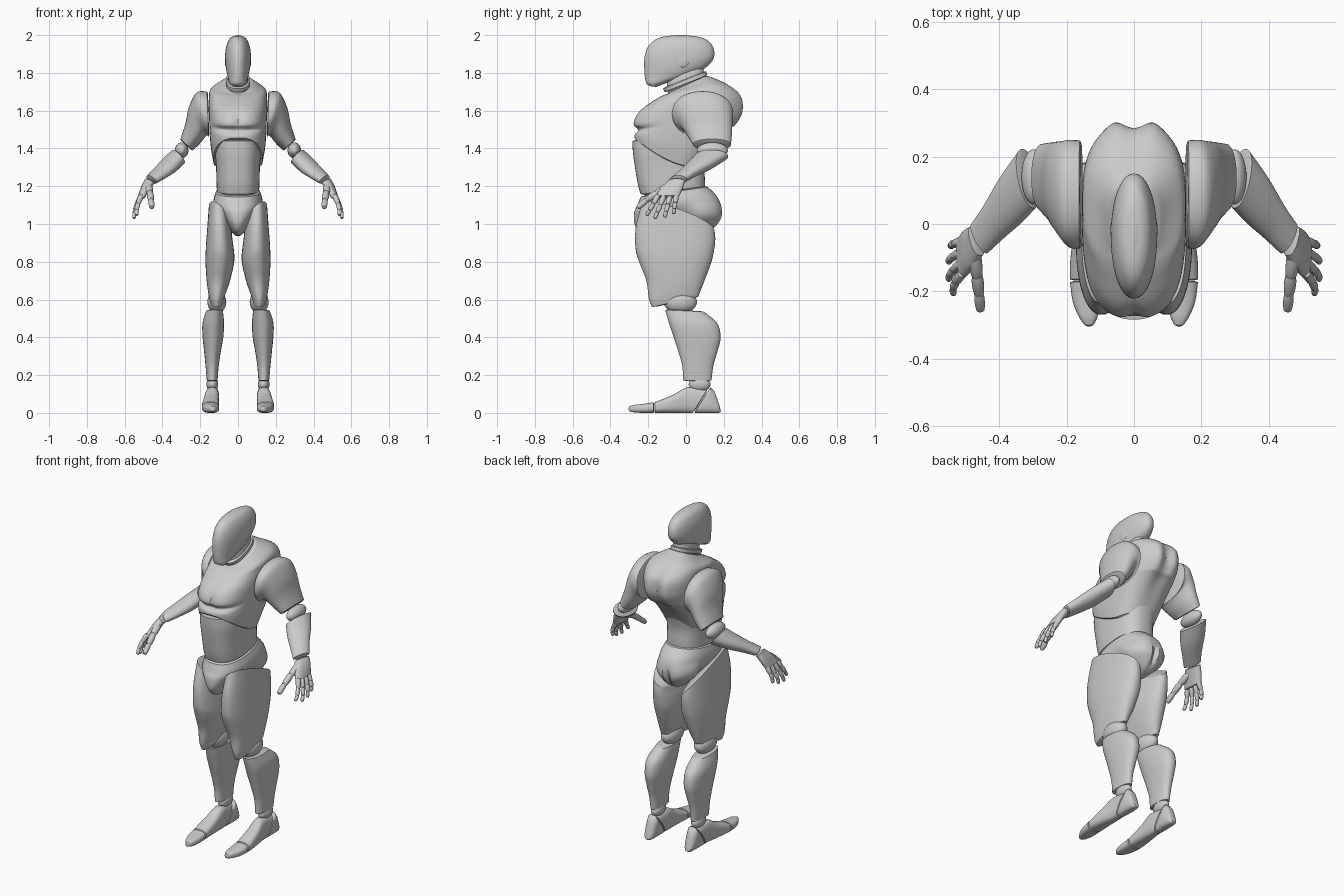
import bpy, bmesh, math
from mathutils import Vector as V


def H(x0, x1, y0, y1, z, sx=0, sy=0):
    """Horizontal section from extents, tilted by slopes sx, sy."""
    rx, ry = (x1 - x0) / 2, (y1 - y0) / 2
    return V(((x0 + x1) / 2, (y0 + y1) / 2, z)), V((rx, 0, sx * rx)), V((0, ry, sy * ry))


def C(rx, y0, y1, z, sy=0):
    """Horizontal section centred on x = 0."""
    return H(-rx, rx, y0, y1, z, 0, sy)


def F(y, x0, x1, z0, z1, lean=0):
    """Upright section across the foot."""
    return V(((x0 + x1) / 2, y, (z0 + z1) / 2)), V(((x1 - x0) / 2, 0, 0)), V((0, lean, (z1 - z0) / 2))


def A(c, u, v):
    return V(c), V(u), V(v)


def catmull(p0, p1, p2, p3, t):
    return 0.5 * (2 * p1 + (p2 - p0) * t + (2 * p0 - 5 * p1 + 4 * p2 - p3) * t * t
                  + (3 * p1 - p0 - 3 * p2 + p3) * t ** 3)


def loft(name, secs, n=2.3, mirror=False, warp=None, seg=48, sub=5, rim=0.004):
    """Smooth skin through the sections, with softened closed ends."""
    rings = []
    for i in range(len(secs) - 1):
        q = [secs[max(i - 1, 0)], secs[i], secs[i + 1], secs[min(i + 2, len(secs) - 1)]]
        for k in range(sub):
            rings.append([catmull(*[s[j] for s in q], k / sub) for j in range(3)])
    rings.append(list(secs[-1]))

    def cap(a, b):
        d = (a[0] - b[0]).normalized() * rim
        f = max(0.3, 1 - 2 * rim / min(a[1].length, a[2].length))
        return [a[0] + d, a[1] * f, a[2] * f]
    rings = [cap(rings[0], rings[1])] + rings + [cap(rings[-1], rings[-2])]
    bm = bmesh.new()
    grid = []
    for c, u, v in rings:
        row = []
        for k in range(seg):
            t = 2 * math.pi * k / seg
            ct, st = math.cos(t), math.sin(t)
            p = c + u * math.copysign(abs(ct) ** (2 / n), ct) + v * math.copysign(abs(st) ** (2 / n), st)
            row.append(bm.verts.new(warp(p) if warp else p))
        grid.append(row)
    for a, b in zip(grid, grid[1:]):
        for k in range(seg):
            bm.faces.new((a[k], a[(k + 1) % seg], b[(k + 1) % seg], b[k]))
    bm.faces.new(grid[0])
    bm.faces.new(grid[-1])
    return finish(name, bm, mirror)


def finish(name, bm, mirror):
    bmesh.ops.recalc_face_normals(bm, faces=bm.faces)
    me = bpy.data.meshes.new(name)
    bm.to_mesh(me)
    bm.free()
    ob = bpy.data.objects.new(name, me)
    bpy.context.collection.objects.link(ob)
    if mirror:
        ob.modifiers.new("Mirror", 'MIRROR')
    return ob


def ball(name, c, r, mirror=True):
    bm = bmesh.new()
    bmesh.ops.create_uvsphere(bm, u_segments=32, v_segments=18, radius=1)
    for v in bm.verts:
        v.co = V(c) + V((v.co.x * r[0], v.co.y * r[1], v.co.z * r[2]))
    return finish(name, bm, mirror)


def bump(x, w):
    return math.exp(-(x / w) ** 2)


# Head, ears and neck
loft("head", [C(.028, -.192, -.155, 1.729, -.15), C(.044, -.21, -.09, 1.748, .05), C(.055, -.218, .02, 1.783),
              C(.064, -.221, .10, 1.825), C(.068, -.221, .14, 1.865), C(.068, -.216, .15, 1.90),
              C(.062, -.20, .142, 1.94), C(.048, -.165, .11, 1.975), C(.03, -.12, .06, 1.992),
              C(.01, -.07, .01, 1.998)], n=2.1, rim=.002)
ball("ear_disc", (.062, -.02, 1.865), (.008, .036, .036))
loft("neck", [C(.056, -.09, .10, 1.70, .4), C(.055, -.10, .095, 1.76, .4), C(.05, -.10, .09, 1.80, .35)])
loft("neck_collar", [C(.064, -.112, .112, 1.744, .4), C(.063, -.122, .108, 1.762, .4)], sub=2, rim=.003)


# Chest shell: arched lower edge, chest cleft and shoulder blade valley
def chest_warp(p):
    p = p.copy()
    edge = 1.31 + (.15 * min(1, -p.y / .28) ** 1.5 if p.y < 0 else .08 * (p.y / .2) ** 2)
    if p.z < 1.52:
        p.z = edge + (p.z - 1.32) * (1.52 - edge) / .20
    if p.y < -.1:
        p.y += .014 * bump(p.x, .022) * bump(p.z - 1.55, .06)
        p.y += .016 * bump(p.z - 1.492 - 1.2 * p.x ** 2, .016) * min(1, (-p.y - .1) / .1)
    if p.y > .1:
        p.y += (.012 * bump(abs(p.x) - .06, .03) - .014 * bump(p.x, .03)) * bump(p.z - 1.6, .12)
    return p


loft("chest", [C(.13, -.275, .09, 1.32), C(.143, -.275, .15, 1.40), C(.15, -.27, .22, 1.48),
               C(.152, -.279, .27, 1.54), C(.155, -.245, .295, 1.60), C(.154, -.17, .285, 1.668, .06),
               C(.143, -.12, .215, 1.712, .18), C(.082, -.10, .115, 1.737, .45)],
     n=2.7, warp=chest_warp, seg=96, sub=8)

# Abdomen and waist core
loft("abdomen", [C(.112, -.24, .10, 1.178, .12), C(.114, -.255, .10, 1.22, .05), C(.116, -.27, .10, 1.30),
                 C(.122, -.281, .12, 1.38), C(.12, -.284, .15, 1.44)], n=2.6)
loft("waist_core", [C(.098, -.22, .08, 1.13, .1), C(.098, -.22, .08, 1.20, .1)])


# Pelvis with fuller seat and centre groove at the back
def pelvis_warp(p):
    p = p.copy()
    if p.y > 0:
        low = min(1, max(0, (1.12 - p.z) / .10))
        p.x *= 1 + .5 * low * min(1, p.y / .08)
        p.x = max(-.145, min(.145, p.x))
        p.y -= .022 * bump(p.x, .014) * bump(p.z - 1.03, .07)
    return p


loft("pelvis", [C(.015, -.20, .06, .94), C(.036, -.248, .13, .962), C(.068, -.274, .175, 1.005),
                C(.108, -.274, .193, 1.06), C(.13, -.26, .172, 1.115, .1), C(.117, -.24, .115, 1.17, .15)],
     n=2.4, warp=pelvis_warp)

# Legs
loft("thigh", [H(.036, .155, -.235, .152, 1.03, .85, -.36), H(.03, .163, -.266, .155, .95, .4, -.15),
               H(.022, .17, -.267, .15, .87, .1), H(.02, .172, -.248, .135, .80),
               H(.042, .166, -.21, .098, .70), H(.07, .155, -.197, .072, .62, 0, .1),
               H(.08, .146, -.18, .065, .588, 0, .22)], n=2.3, mirror=True)
ball("knee_joint", (.112, -.03, .587), (.05, .088, .06))
loft("shin", [H(.108, .165, -.015, .135, .172), H(.102, .172, -.02, .145, .25), H(.09, .18, -.042, .168, .33),
              H(.078, .187, -.065, .183, .40), H(.074, .188, -.09, .165, .475),
              H(.08, .168, -.11, .095, .54, 0, -.05)], mirror=True)

# Ankles and three-piece feet
ball("ankle_joint", (.136, .072, .152), (.031, .058, .04))
loft("heel", [F(.085, .104, .17, 0, .126, .04), F(.12, .1, .172, 0, .138, .01), F(.15, .105, .167, 0, .135, -.02),
              F(.166, .115, .158, .006, .118, -.018)], n=3, mirror=True)
loft("midfoot", [F(.073, .104, .17, 0, .122, .038), F(.01, .1, .174, 0, .136), F(-.06, .1, .184, 0, .10),
                 F(-.12, .1, .19, 0, .074), F(-.164, .1, .19, 0, .058)], n=2.8, mirror=True)
loft("toe_cap", [F(-.173, .1, .19, 0, .056), F(-.23, .101, .182, 0, .047), F(-.275, .108, .164, .003, .042),
                 F(-.30, .12, .147, .008, .035)], n=2.8, mirror=True)

# Arms
loft("upper_arm", [A((.16, .088, 1.58), (0, .16, 0), (.004, 0, .122)),
                   A((.19, .09, 1.582), (0, .16, 0), (.03, 0, .113)),
                   A((.216, .108, 1.54), (0, .138, 0), (.044, 0, .078)),
                   A((.242, .125, 1.475), (0, .118, 0), (.038, 0, .052)),
                   A((.272, .138, 1.42), (0, .1, 0), (.033, 0, .03))], n=2.15, mirror=True)
ball("elbow_joint", (.298, .14, 1.39), (.036, .082, .042))
loft("forearm", [A((.315, .135, 1.358), (.017, .088, 0), (.03, 0, .035)),
                 A((.365, .072, 1.31), (.025, .07, 0), (.027, 0, .035)),
                 A((.415, .008, 1.268), (.025, .05, 0), (.022, 0, .028)),
                 A((.458, -.042, 1.235), (.02, .045, 0), (.018, 0, .022))], n=2.1, mirror=True)

# Hands
loft("palm", [A((.468, -.05, 1.226), (.012, .044, 0), (.019, 0, .014)),
              A((.49, -.075, 1.19), (.008, .058, 0), (.02, 0, .01)),
              A((.512, -.10, 1.143), (.004, .062, 0), (.016, 0, .008))], n=2.5, mirror=True, seg=32)


def finger(name, pts, r):
    """Jointed digit: one slightly bulged segment between each pair of points."""
    for i, (a, b) in enumerate(zip(pts, pts[1:])):
        a, b = V(a), V(b)
        d = (b - a).normalized()
        u = d.cross(V((1, 0, 0))).normalized()
        w = d.cross(u)
        rr = r * (1 - .13 * i)
        loft(f"{name}_segment_{i + 1}",
             [(a.lerp(b, t), u * rr * k, w * rr * k) for t, k in ((-.02, .85), (.3, 1), (.75, .92), (.98, .75))],
             n=2, mirror=True, seg=14, sub=2, rim=.003)


tips = [("little_finger", -.052, -.066, .543, 1.055), ("ring_finger", -.084, -.113, .55, 1.036),
        ("middle_finger", -.116, -.165, .55, 1.03), ("index_finger", -.148, -.208, .536, 1.046)]
for name, ya, yb, xb, zb in tips:
    a, b = V((.512, ya, 1.15)), V((xb, yb, zb))
    out = V((.008, 0, 0))
    finger(name, [a, a.lerp(b, .42) + out, a.lerp(b, .74) + out, b], .0145)
finger("thumb", [(.476, -.085, 1.205), (.466, -.155, 1.165), (.46, -.21, 1.125), (.456, -.256, 1.087)], .021)

# Smooth shading with crisp panel edges
for ob in bpy.data.objects:
    ob.select_set(True)
    bpy.context.view_layer.objects.active = ob
bpy.ops.object.shade_smooth_by_angle(angle=math.radians(35))
